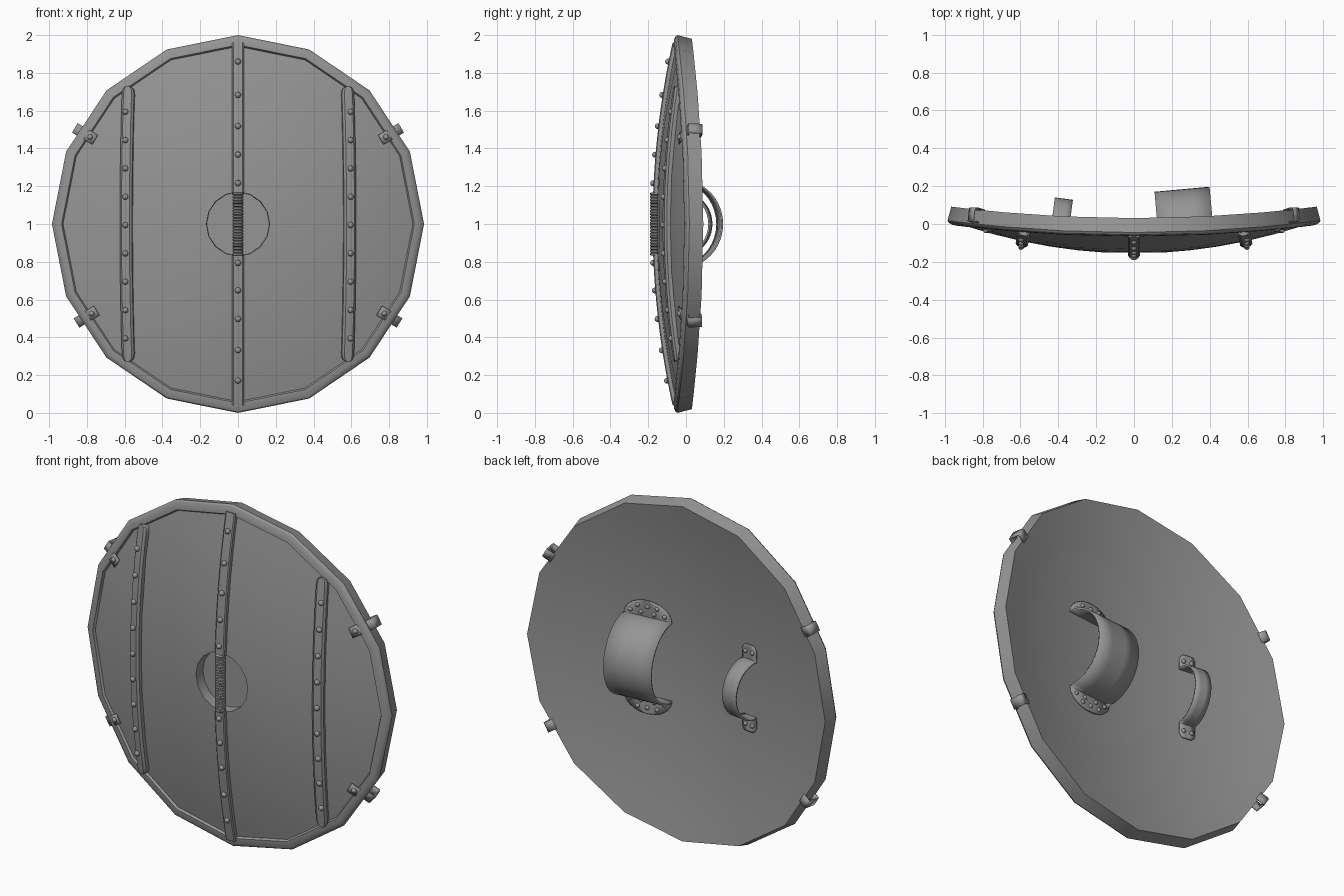
import bpy, bmesh
from math import sin, cos, pi, sqrt, atan, radians
from mathutils import Vector, Matrix

if "Cube" in bpy.data.objects:
    bpy.data.objects.remove(bpy.data.objects["Cube"])

FRONT, BACK = -0.155, -0.065          # y of the dome centre, front and back
DISH = {FRONT: 0.115, BACK: 0.1}      # dish depth of each face

grey = bpy.data.materials.new("dark_grey")
grey.diffuse_color = (0.3, 0.3, 0.3, 1)
grey.use_nodes = True
grey.node_tree.nodes["Principled BSDF"].inputs["Base Color"].default_value = grey.diffuse_color


def surf(x, z, base=FRONT):
    """Dished surface, bent a little more across x (z measured from centre)."""
    return base + DISH[base] * (x * x + z * z) + 0.065 * x * x


def normal(x, z):
    return Vector((0.36 * x, -1, 0.23 * z)).normalized()


def finish(name, bm):
    bmesh.ops.remove_doubles(bm, verts=bm.verts, dist=1e-5)
    bmesh.ops.recalc_face_normals(bm, faces=bm.faces)
    me = bpy.data.meshes.new(name)
    bm.to_mesh(me)
    bm.free()
    me.materials.append(grey)
    ob = bpy.data.objects.new(name, me)
    ob.location.z = 1
    bpy.context.collection.objects.link(ob)
    return ob


def grid(name, rows, wrap=False, caps=False, solid=0):
    """Skin a list of equal-length point rows."""
    bm = bmesh.new()
    vs = [[bm.verts.new(p) for p in r] for r in rows]
    n = len(rows[0])
    for a, b in zip(vs, vs[1:]):
        for i in range(n if wrap else n - 1):
            j = (i + 1) % n
            bm.faces.new((a[i], a[j], b[j], b[i]))
    if caps:
        bm.faces.new(vs[0])
        bm.faces.new(vs[-1])
    ob = finish(name, bm)
    if solid:
        m = ob.modifiers.new("thickness", 'SOLIDIFY')
        m.thickness, m.offset = solid, 0
    return ob


def rivets(name, spots, r):
    """Dome heads at (point, direction) pairs."""
    bm = bmesh.new()
    for p, d in spots:
        rot = Vector(d).to_track_quat('Z', 'Y').to_matrix().to_4x4()
        bmesh.ops.create_uvsphere(bm, u_segments=10, v_segments=6, radius=r,
                                  matrix=Matrix.Translation(p) @ rot)
    return finish(name, bm)


# Shield body: 16-sided lathe with front recess and raised rim
def f(r):
    return (r, surf(0, r))


def b(r):
    return (r, surf(0, r, BACK))


profile = [(0, -0.09), (0.168, -0.09), f(0.17), f(0.3), f(0.45), f(0.6), f(0.75),
           f(0.85), f(0.94), (0.948, -0.066), (0.975, -0.064), (0.993, -0.056),
           (1.0, -0.045), b(0.98), b(0.85), b(0.7), b(0.5), b(0.3), b(0.15), b(0)]
rows = []
for r, y in profile:
    row = []
    for k in range(16):
        x, z = 0.985 * r * cos(k * pi / 8), r * sin(k * pi / 8)
        row.append((x, y + 0.065 * x * x, z))
    rows.append(row)
grid("shield_body", rows, wrap=True)


# Front reinforcing strips
def strip(name, x0, hw, zs, section, bow=0):
    rows = []
    for z, s in zs:
        xc = x0 + bow * (1 - (z / 0.72) ** 2)
        row = []
        for a, h in section:
            x = xc + a * hw * s
            row.append(Vector((x, surf(x, z), z)) + normal(x, z) * h)
        rows.append(row)
    return grid(name, rows, wrap=True, caps=True)


flat = [(-1, -0.01), (-1, 0.017), (-0.8, 0.022), (0.8, 0.022), (1, 0.017), (1, -0.01)]
bead = [(-1, -0.01), (-1, 0.017), (-0.65, 0.028), (0.65, 0.028), (1, 0.017), (1, -0.01)]
for side, tag in ((1, "upper"), (-1, "lower")):
    strip("centre_strip_" + tag, 0, 0.031,
          [(side * (0.165 + 0.79 * i / 10), 1) for i in range(11)], flat)
ends = [(0.725, 0.35), (0.718, 0.7), (0.705, 0.9), (0.685, 1)]
side_rows = ([(-z, s) for z, s in ends] + [(i * 0.1, 1) for i in range(-6, 7)]
             + ends[::-1])
for s, tag in ((-1, "left"), (1, "right")):
    strip("side_strip_" + tag, s * 0.578, 0.032, side_rows, bead, s * 0.012)


def front_spot(x, z, h):
    n = normal(x, z)
    return Vector((x, surf(x, z), z)) + n * h, n


rivets("centre_strip_rivets", [front_spot(0, z, 0.024) for z in
       (0.855, 0.68, 0.515, 0.365, 0.215, -0.205, -0.35, -0.5, -0.665, -0.825)], 0.016)
rivets("side_strip_rivets", [front_spot(s * 0.59, 0.59 - 0.149 * i, 0.029)
       for s in (-1, 1) for i in range(9)], 0.016)

# Ribbed grip across the recess
rows = []
ribs = 22
for i in range(ribs):
    for t, r in ((0, 0.023), (0.25, 0.029), (0.75, 0.029), (0.99, 0.023)):
        z = -0.167 + 0.334 * (i + t) / ribs
        rows.append([(r * cos(a * pi / 6), -0.162 + r * sin(a * pi / 6), z)
                     for a in range(12)])
grid("centre_grip", rows, wrap=True, caps=True)

# Rim clips: front plate, tucked under the rim bead, round the edge to the back
clip_path = [(0.878, 0, -0.008), (0.928, 0, -0.008), (0.94, 0, 0.012),
             (0.965, 0, 0.012), (1.0, 0, 0.008), (0.992, 1, 0.002),
             (0.98, 1, 0.006), (0.94, 1, 0.006)]
spots = []
for i, ang in enumerate((30.5, 149.5, 211.5, 328.5)):
    c, s = cos(radians(ang)), sin(radians(ang))
    rows = []
    for r, back, d in clip_path:
        y = surf(r * c, r * s, BACK if back else FRONT) + d
        rows.append([(r * c - k * s, y, r * s + k * c) for k in (-0.029, 0.029)])
    grid("rim_clip_%d" % (i + 1), rows, solid=0.007)
    spots.append(front_spot(0.905 * c, 0.905 * s, 0.012))
rivets("rim_clip_rivets", spots, 0.015)


# Arm strap and hand strap on the back
def strap(name, x0, hw, foot, height, flange, pins, pin_r):
    phi = atan(0.33 * x0)
    t, n = Vector((cos(phi), sin(phi), 0)), Vector((-sin(phi), cos(phi), 0))
    org = Vector((x0, surf(x0, 0, BACK), 0))

    def at(x, z, h):
        return org + t * x + n * h + Vector((0, 0, z))

    lip = [(foot + d, 0.006 + 0.1 * (foot + d) ** 2, w) for d, w in flange]
    arc = [(foot * cos(pi * i / 20), 0.012 + (height - 0.012) * sin(pi * i / 20), 1)
           for i in range(1, 20)]
    path = lip + arc + [(-z, h, w) for z, h, w in lip[::-1]]
    grid(name, [[at(a * hw * w, z, h) for a in (-1, -0.33, 0.33, 1)]
                for z, h, w in path], solid=0.01)
    rivets(name + "_rivets", [(at(x, m * z, 0.01 + 0.1 * z * z), n)
           for x, z in pins for m in (-1, 1)], pin_r)


round_end = [(0.1 * q, sqrt(1 - q * q)) for q in (0.99, 0.95, 0.85, 0.7, 0.5, 0.25)] + [(0, 1)]
strap("arm_strap", 0.275, 0.146, 0.23, 0.232, round_end,
      [(x, 0.258) for x in (-0.105, -0.04, 0.04, 0.105)]
      + [(x, 0.295) for x in (-0.06, 0, 0.06)], 0.013)
strap("hand_strap", -0.393, 0.048, 0.165, 0.17,
      [(0.088, 0.55), (0.08, 0.8), (0.062, 1), (0, 1)],
      [(-0.025, 0.213), (0.025, 0.213)], 0.013)

# Smooth shading with crisp edges
for ob in bpy.context.collection.objects:
    ob.select_set(True)
    bpy.context.view_layer.objects.active = ob
bpy.ops.object.shade_smooth_by_angle(angle=radians(32))
